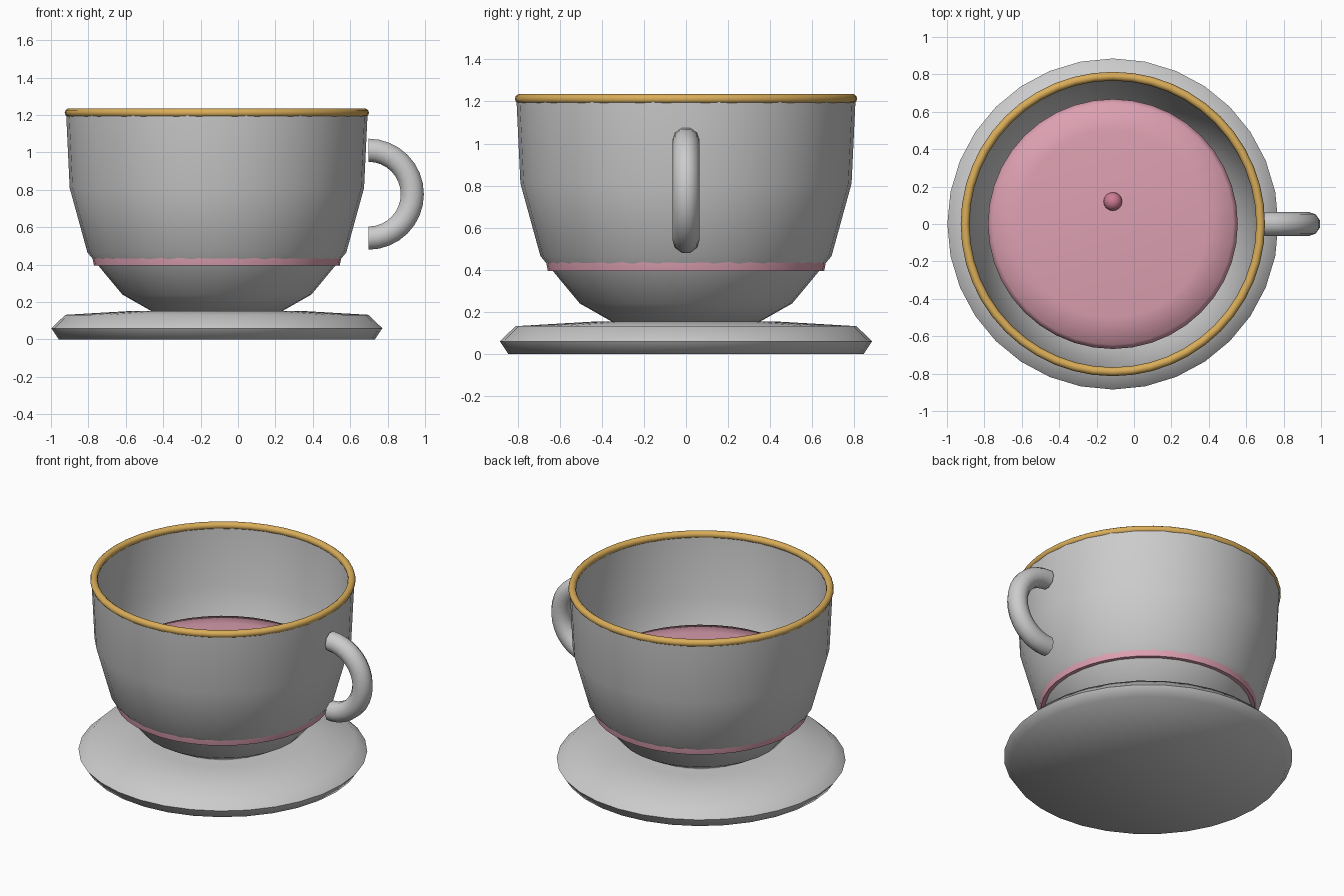
import bpy, bmesh, math
from mathutils import Vector, Matrix

if "Cube" in bpy.data.objects:
    bpy.data.objects.remove(bpy.data.objects["Cube"])

CX = -0.113  # axis of cup and saucer


def material(name, rgb):
    m = bpy.data.materials.new(name)
    m.diffuse_color = (*rgb, 1)
    m.use_nodes = True
    m.node_tree.nodes["Principled BSDF"].inputs["Base Color"].default_value = m.diffuse_color
    return m


def finish(bm, name, mat=None, angle=40):
    bmesh.ops.remove_doubles(bm, verts=bm.verts, dist=1e-5)
    bmesh.ops.recalc_face_normals(bm, faces=bm.faces)
    me = bpy.data.meshes.new(name)
    bm.to_mesh(me)
    bm.free()
    ob = bpy.data.objects.new(name, me)
    bpy.context.collection.objects.link(ob)
    if mat:
        me.materials.append(mat)
    bpy.ops.object.select_all(action='DESELECT')
    ob.select_set(True)
    bpy.context.view_layer.objects.active = ob
    bpy.ops.object.shade_smooth_by_angle(angle=math.radians(angle))
    return ob


def spin(bm, pts, closed, center, axis, angle, steps):
    vs = [bm.verts.new(p) for p in pts]
    es = [bm.edges.new(p) for p in zip(vs, vs[1:])]
    if closed:
        es.append(bm.edges.new((vs[-1], vs[0])))
    return bmesh.ops.spin(bm, geom=vs + es, cent=center, axis=axis,
                          angle=angle, steps=steps, use_duplicate=False)


def lathe(name, profile, steps=32, mat=None, closed=False, angle=40):
    bm = bmesh.new()
    spin(bm, [(CX + r, 0, z) for r, z in profile], closed,
         (CX, 0, 0), (0, 0, 1), math.tau, steps)
    return finish(bm, name, mat, angle)


def ring(radius, count):
    return [(radius * math.cos(math.tau * i / count),
             radius * math.sin(math.tau * i / count)) for i in range(count)]


gold = material("gold", (0.70, 0.42, 0.10))
pink = material("tea_pink", (0.72, 0.35, 0.44))
rose = material("rose", (0.62, 0.20, 0.30))

# Saucer
lathe("saucer", [(0, 0), (0.845, 0), (0.885, 0.06), (0.81, 0.132),
                 (0.45, 0.153), (0, 0.153)], 32, angle=60)

# Cup: outer wall, lip, then inner wall
lathe("cup", [(0, 0.15), (0.35, 0.152), (0.505, 0.24), (0.692, 0.465),
              (0.787, 0.81), (0.806, 1.21), (0.776, 1.21), (0.757, 0.815),
              (0.664, 0.48), (0.485, 0.265), (0.34, 0.182), (0, 0.18)],
      32)

# Gold rim
lathe("rim", [(0.79 + a, 1.212 + b) for a, b in ring(0.0235, 10)],
      48, gold, closed=True)

# Tea: shallow domed fill that shows through the lower wall
lathe("tea", [(0, 0.395), (0.657, 0.395), (0.668, 0.45), (0.668, 0.63),
              (0.645, 0.667), (0.50, 0.685), (0, 0.695)], 40, pink, angle=60)

# Small bubble on the tea
bm = bmesh.new()
bmesh.ops.create_uvsphere(bm, u_segments=16, v_segments=10, radius=0.05,
                          matrix=Matrix.Translation((CX, 0.12, 0.69)))
finish(bm, "bubble", rose)

# Handle: half ring with capped ends
bm = bmesh.new()
c = Vector((0.697, 0, 0.777))
out = spin(bm, [c + Vector((0, a, 0.235 + b)) for a, b in ring(0.065, 10)],
           True, c, (0, 1, 0), math.pi, 16)
bmesh.ops.holes_fill(bm, edges=[e for e in bm.edges if e.is_boundary])
finish(bm, "handle", angle=50)
